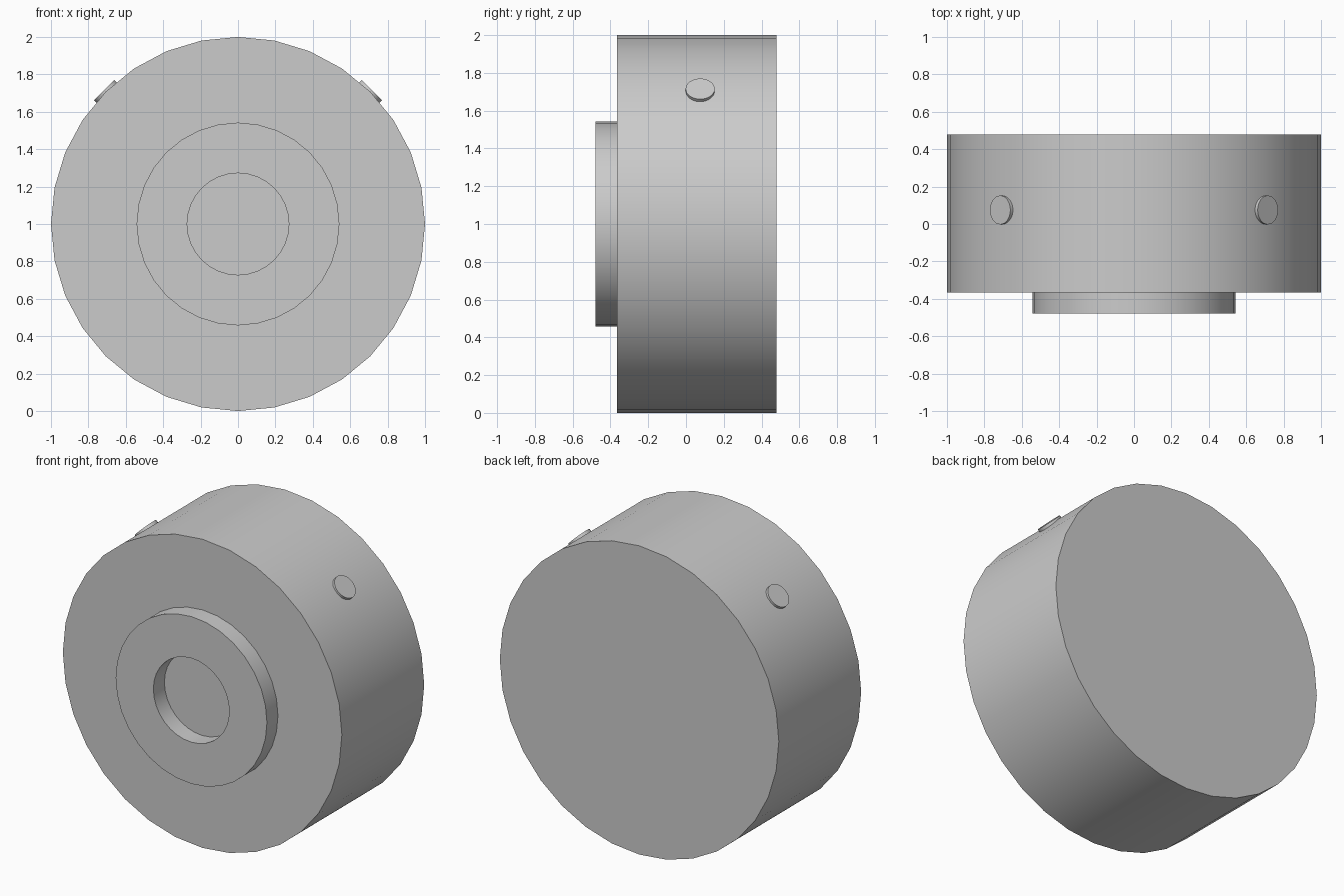
import bpy
import bmesh
from math import radians, sin, cos, tau
from mathutils import Matrix, Vector

cube = bpy.data.objects.get("Cube")
if cube:
    bpy.data.objects.remove(cube, do_unlink=True)

# Single flat material
grey = bpy.data.materials.new("plain grey")
grey.use_nodes = True
colour = (0.6, 0.6, 0.6, 1)
grey.diffuse_color = colour
grey.node_tree.nodes["Principled BSDF"].inputs["Base Color"].default_value = colour


def lathe(name, profile, origin, axis, sides=32, closed=False):
    """Spin (radius, height) points around an axis through origin."""
    bm = bmesh.new()
    rings = [[bm.verts.new((r * cos(tau * i / sides), r * sin(tau * i / sides), h))
              for i in range(sides)] for r, h in profile]
    pairs = list(zip(rings, rings[1:]))
    if closed:
        pairs.append((rings[-1], rings[0]))
    else:
        bm.faces.new(rings[0])
        bm.faces.new(rings[-1])
    for a, b in pairs:
        for i in range(sides):
            j = (i + 1) % sides
            bm.faces.new((a[i], a[j], b[j], b[i]))
    bmesh.ops.recalc_face_normals(bm, faces=bm.faces)
    turn = Vector(axis).to_track_quat("Z", "Y").to_matrix().to_4x4()
    bm.transform(Matrix.Translation(origin) @ turn)
    mesh = bpy.data.meshes.new(name)
    bm.to_mesh(mesh)
    bm.free()
    mesh.materials.append(grey)
    obj = bpy.data.objects.new(name, mesh)
    bpy.context.collection.objects.link(obj)
    bpy.ops.object.select_all(action="DESELECT")
    obj.select_set(True)
    bpy.context.view_layer.objects.active = obj
    bpy.ops.object.shade_smooth_by_angle(angle=radians(30))
    return obj


centre = Vector((0, 0, 1))

# Main drum, lying along y
lathe("drum_body", [(1, -0.478), (1, 0.365)], centre, (0, -1, 0))

# Raised ring on the front, open in the middle
lathe("front_ring", [(0.272, 0.36), (0.542, 0.36), (0.542, 0.478), (0.272, 0.478)],
      centre, (0, -1, 0), closed=True)

# Small round buttons on the upper shoulders
for side, x in (("left", 1), ("right", -1)):
    lathe(side + "_button", [(0.077, 0.94), (0.077, 1.012)],
          centre + Vector((0, 0.075, 0)), (x, 0, 1))
